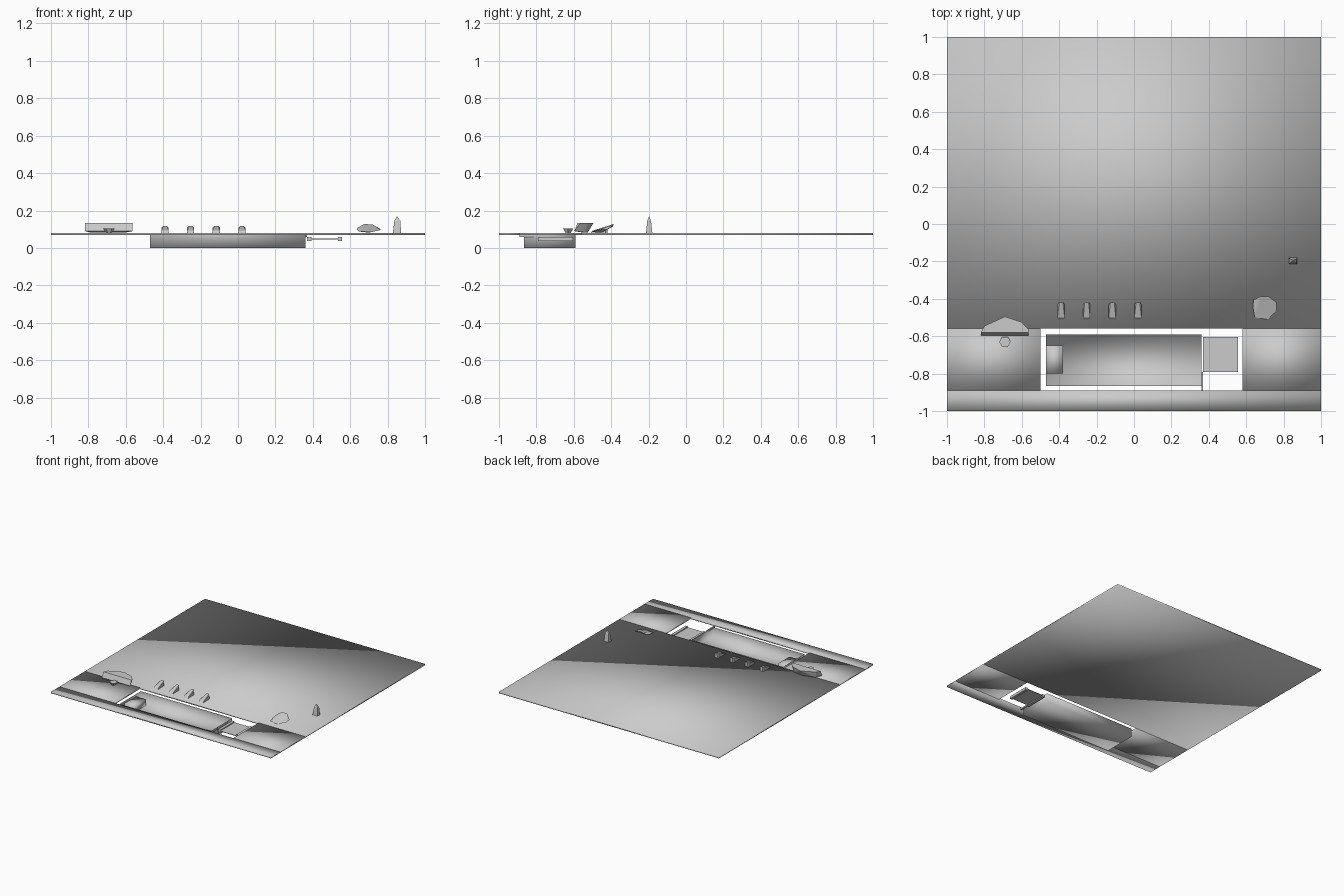
import bpy, bmesh, math

if "Cube" in bpy.data.objects:
    bpy.data.objects.remove(bpy.data.objects["Cube"])


def finish(name, bm, smooth=False):
    bmesh.ops.recalc_face_normals(bm, faces=bm.faces[:])
    for f in bm.faces:
        f.smooth = smooth
    me = bpy.data.meshes.new(name)
    bm.to_mesh(me)
    bm.free()
    ob = bpy.data.objects.new(name, me)
    bpy.context.collection.objects.link(ob)
    return ob


def box(name, x, y, z, smooth=True, open_top=False):
    """Box from (min, max) ranges, optionally without its lid."""
    bm = bmesh.new()
    bmesh.ops.create_cube(bm, size=1)
    for v in bm.verts:
        for i, r in enumerate((x, y, z)):
            v.co[i] = r[0] if v.co[i] < 0 else r[1]
    if open_top:
        lid = max(bm.faces, key=lambda f: f.calc_center_median().z)
        bmesh.ops.delete(bm, geom=[lid], context='FACES_ONLY')
    return finish(name, bm, smooth)


def stone(name, points):
    """Faceted stone: convex hull of a few corner points."""
    bm = bmesh.new()
    for p in points:
        bm.verts.new(p)
    res = bmesh.ops.convex_hull(bm, input=bm.verts[:])
    loose = [v for v in bm.verts if not v.link_faces]
    bmesh.ops.delete(bm, geom=loose, context='VERTS')
    bmesh.ops.dissolve_limit(bm, angle_limit=0.02, verts=bm.verts[:], edges=bm.edges[:])
    return finish(name, bm)


def ring(cx, cy, z, r, n=6):
    return [(cx + r * math.cos(math.tau * i / n), cy + r * math.sin(math.tau * i / n), z)
            for i in range(n)]


# Ground slabs around the pool opening
Z = (0.068, 0.08)
box("ground_back", (-1, 1), (-0.56, 1), Z)
box("ground_front", (-1, 1), (-1, -0.89), Z)
box("ground_left", (-1, -0.50), (-0.89, -0.56), Z)
box("ground_right", (0.58, 1), (-0.89, -0.56), Z)

# Open pool basin with entry step
box("pool_basin", (-0.47, 0.36), (-0.865, -0.59), (0, 0.07), open_top=True)
box("pool_step", (-0.47, -0.38), (-0.80, -0.65), (0.001, 0.05))

# Shallow side tray: flat panel between two bars
box("tray_panel", (0.39, 0.535), (-0.79, -0.605), (0.046, 0.05), smooth=False)
for name, x0 in (("tray_bar_left", 0.37), ("tray_bar_right", 0.535)):
    box(name, (x0, x0 + 0.022), (-0.79, -0.605), (0.038, 0.058), smooth=False)
box("pool_edge_strip", (0.36, 0.368), (-0.89, -0.79), (0.058, 0.07), smooth=False)

# Row of wedge-shaped stepping stones, low at the front
for i in range(4):
    cx = -0.39 + 0.137 * i
    stone(f"stepping_stone_{i + 1}",
          [(cx + s * w, y, z) for s in (-1, 1) for w, y, z in (
              (0.019, -0.51, 0.08), (0.019, -0.43, 0.08), (0.019, -0.50, 0.092),
              (0.019, -0.43, 0.108), (0.010, -0.42, 0.117), (0.012, -0.42, 0.08))])

# Large flat-topped rock leaning over the pool corner
top = [(-0.818, -0.58), (-0.80, -0.545), (-0.69, -0.495), (-0.60, -0.525),
       (-0.563, -0.565), (-0.563, -0.58)]
low = [(-0.818, -0.597, 0.09), (-0.563, -0.597, 0.09), (-0.60, -0.54, 0.083),
       (-0.69, -0.525, 0.083), (-0.79, -0.555, 0.083)]
stone("large_rock", [(x, y, 0.133) for x, y in top] + low)

# Small rock tapering downward
stone("small_rock", ring(-0.69, -0.63, 0.103, 0.031) + ring(-0.69, -0.63, 0.081, 0.016))

# Tilted rock on the right
stone("tilted_rock", [
    (0.635, -0.44, 0.100), (0.645, -0.50, 0.088), (0.715, -0.51, 0.085), (0.763, -0.465, 0.096),
    (0.763, -0.42, 0.100), (0.72, -0.388, 0.125), (0.675, -0.388, 0.128), (0.64, -0.405, 0.108),
    (0.70, -0.45, 0.082), (0.70, -0.39, 0.115)])

# Standing pointed stone
stone("pointed_stone",
      [(0.85 + a * 0.022, -0.197 + b * 0.017, 0.08) for a in (-1, 1) for b in (-1, 1)]
      + [(0.852 + a * 0.016, -0.197 + b * 0.010, 0.145) for a in (-1, 1) for b in (-1, 1)]
      + [(0.85, -0.197, 0.17)])
